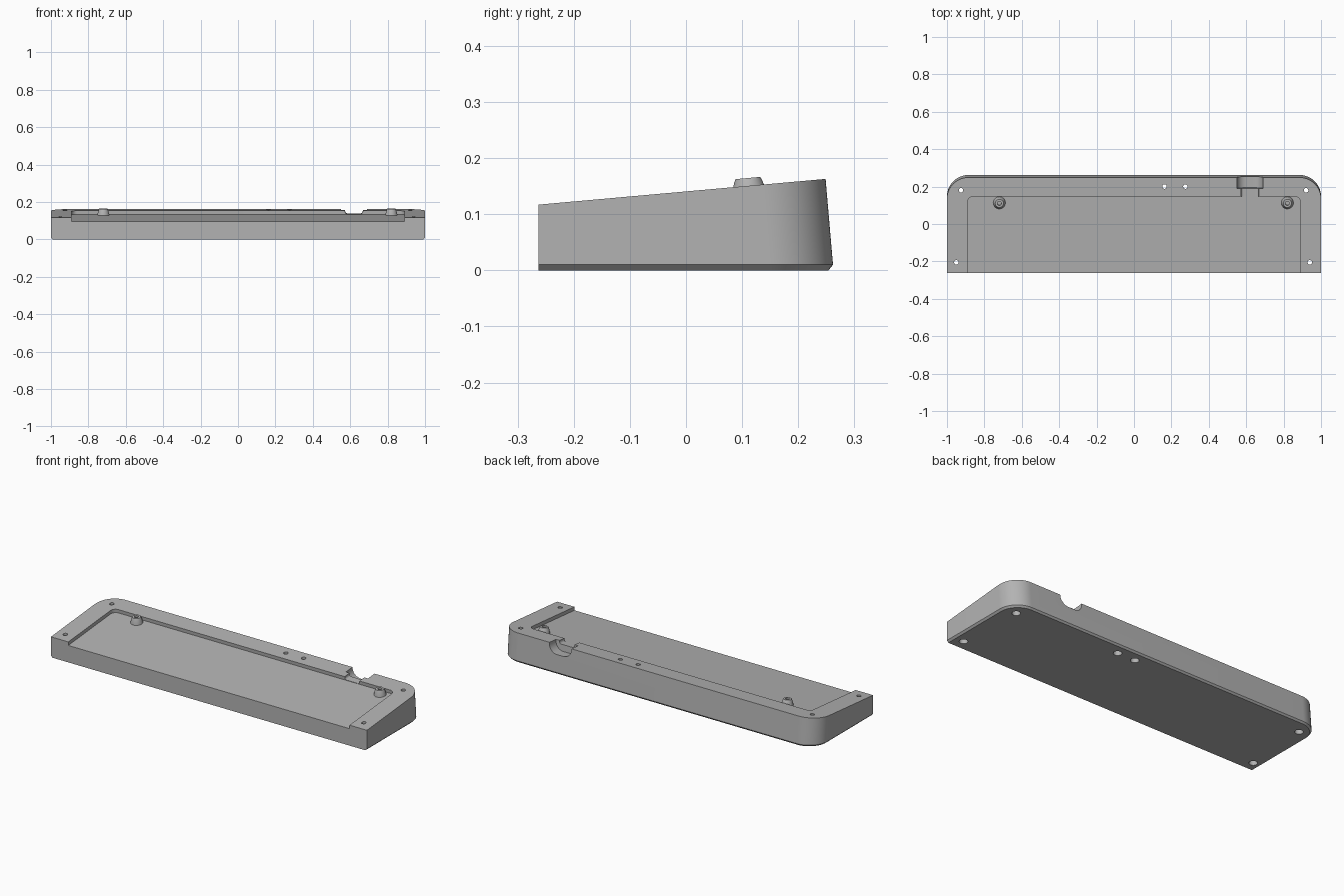
import bpy, bmesh, math
from mathutils import Matrix, Vector

cube = bpy.data.objects.get("Cube")
if cube:
    bpy.data.objects.remove(cube, do_unlink=True)

grey = bpy.data.materials.new("warm grey plastic")
grey.use_nodes = True
colour = (0.45, 0.45, 0.45, 1)
grey.diffuse_color = colour
grey.node_tree.nodes["Principled BSDF"].inputs["Base Color"].default_value = colour

FRONT, BACK, SLOPE = -0.263, 0.262, 0.0895
# Frame lying on the sloped top face
TILT = Matrix.Translation((0, 0, 0.1405)) @ Matrix.Rotation(math.atan(SLOPE), 4, 'X')


def make_object(name, bm):
    bmesh.ops.recalc_face_normals(bm, faces=bm.faces)
    mesh = bpy.data.meshes.new(name)
    bm.to_mesh(mesh)
    bm.free()
    mesh.materials.append(grey)
    obj = bpy.data.objects.new(name, mesh)
    bpy.context.collection.objects.link(obj)
    return obj


def loft(name, rings):
    """Closed solid through rings of equal point count."""
    bm = bmesh.new()
    loops = [[bm.verts.new(p) for p in ring] for ring in rings]
    for a, b in zip(loops, loops[1:]):
        for i in range(len(a)):
            j = (i + 1) % len(a)
            bm.faces.new((a[i], a[j], b[j], b[i]))
    bm.faces.new(loops[0])
    bm.faces.new(loops[-1])
    return make_object(name, bm)


def arch(half, base, top, radius, steps=20):
    """Rectangle outline with its two far corners rounded."""
    pts = [(half, base)]
    for start, sx in ((0, 1), (90, -1)):
        for i in range(steps + 1):
            a = math.radians(start + 90 * i / steps)
            pts.append((sx * (half - radius) + radius * math.cos(a),
                        top - radius + radius * math.sin(a)))
    return pts + [(-half, base)]


def turned(name, profile, matrix, sides=32):
    """Solid turned round z from (radius, height) pairs."""
    return loft(name, [[matrix @ Vector((r * math.cos(math.tau * i / sides),
                                         r * math.sin(math.tau * i / sides), z))
                        for i in range(sides)] for r, z in profile])


def cut(target, cutter):
    cutter.hide_render = True
    mod = target.modifiers.new("cut", 'BOOLEAN')
    mod.operation, mod.solver, mod.object = 'DIFFERENCE', 'EXACT', cutter
    bpy.context.view_layer.objects.active = target
    bpy.ops.object.modifier_apply(modifier=mod.name)
    bpy.data.objects.remove(cutter, do_unlink=True)


def smooth(obj):
    bpy.ops.object.select_all(action='DESELECT')
    obj.select_set(True)
    bpy.context.view_layer.objects.active = obj
    bpy.ops.object.shade_smooth_by_angle(angle=math.radians(25))


# Wedge body: chamfered underside, leaning back wall, sloped top
outer = arch(1, FRONT, BACK, 0.115)
inner = arch(0.99, FRONT, BACK - 0.008, 0.107)


def top_point(x, y):
    lean = 0 if y == FRONT else 0.0865
    ty = y
    for _ in range(4):
        z = 0.117 + SLOPE * (ty - FRONT)
        ty = y - lean * (z - 0.01)
    return (x, ty, z)


body = loft("wedge_body", [[(x, y, 0) for x, y in inner],
                           [(x, y, 0.01) for x, y in outer],
                           [top_point(x, y) for x, y in outer]])

# Shallow tray open at the front
tray = arch(0.89, -0.4, 0.147, 0.03, 8)
cut(body, loft("tray_cutter", [[TILT @ Vector((x, y, z)) for x, y in tray]
                               for z in (-0.02, 0.1)]))


# Cable port: narrow channel from the tray, wide rounded recess at the back
def port(half, depth, radius, y0, y1):
    shape = arch(half, -0.1, depth, radius, 10)
    cut(body, loft("port_cutter", [[TILT @ Vector((0.62 + x, y, -z)) for x, z in shape]
                                   for y in (y0, y1)]))


port(0.047, 0.018, 0.012, 0.13, 0.21)
port(0.07, 0.055, 0.05, 0.19, 0.4)

# Screw holes with deep counterbores from below
for x, y in ((-0.925, 0.18), (0.92, 0.18), (-0.95, -0.205),
             (0.94, -0.205), (0.163, 0.2), (0.275, 0.2)):
    cut(body, turned("hole_cutter", [(0.022, -0.05), (0.022, 0.085), (0.012, 0.085),
                                     (0.012, 0.3)], Matrix.Translation((x, y, 0))))
smooth(body)

# Mounting studs with a screw hole in the top
for name, x in (("right_stud", -0.72), ("left_stud", 0.82)):
    stud = turned(name, [(0.033, -0.022), (0.031, -0.012), (0.025, 0.008), (0.022, 0.014),
                         (0.011, 0.014), (0.011, -0.012)],
                  TILT @ Matrix.Translation((x, 0.112, 0)))
    smooth(stud)
